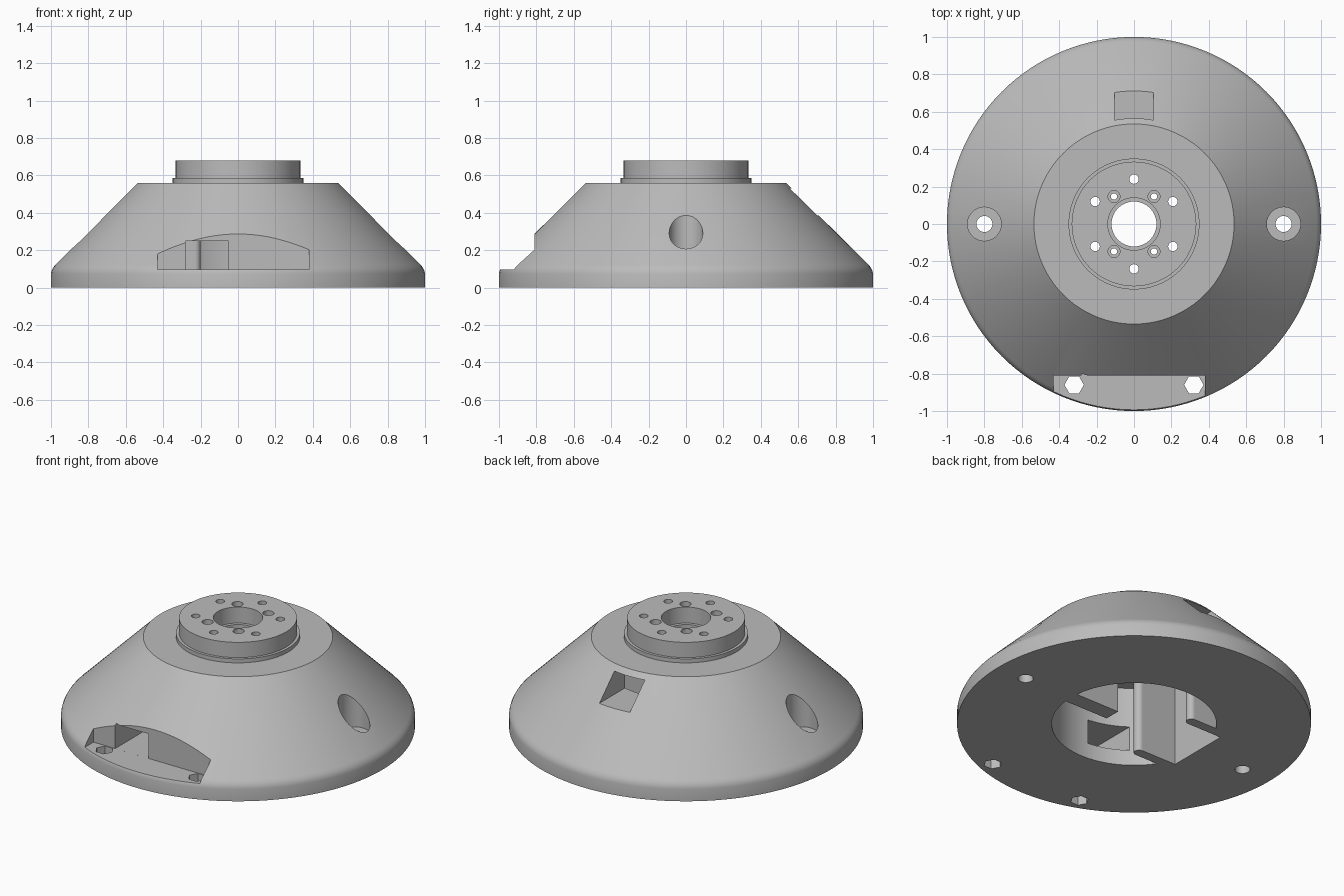
import bpy
import bmesh
from math import cos, sin, pi
from mathutils import Matrix, Vector

if "Cube" in bpy.data.objects:
    bpy.data.objects.remove(bpy.data.objects["Cube"], do_unlink=True)

grey = bpy.data.materials.new("light grey")
grey.use_nodes = True
COLOR = (0.5, 0.5, 0.5, 1)
grey.diffuse_color = COLOR
grey.node_tree.nodes["Principled BSDF"].inputs["Base Color"].default_value = COLOR


def finish(bm, name):
    bmesh.ops.recalc_face_normals(bm, faces=bm.faces)
    mesh = bpy.data.meshes.new(name)
    bm.to_mesh(mesh)
    bm.free()
    mesh.materials.append(grey)
    obj = bpy.data.objects.new(name, mesh)
    bpy.context.collection.objects.link(obj)
    return obj


def cylinder(name, x, y, r, z0, z1, sides=32):
    bm = bmesh.new()
    bmesh.ops.create_cone(bm, cap_ends=True, segments=sides, radius1=r, radius2=r, depth=z1 - z0,
                          matrix=Matrix.Translation((x, y, (z0 + z1) / 2)))
    return finish(bm, name)


def box(name, x0, x1, y0, y1, z0, z1):
    bm = bmesh.new()
    size = Matrix.Diagonal((x1 - x0, y1 - y0, z1 - z0, 1))
    centre = Matrix.Translation(((x0 + x1) / 2, (y0 + y1) / 2, (z0 + z1) / 2))
    bmesh.ops.create_cube(bm, size=1, matrix=centre @ size)
    return finish(bm, name)


def revolve(name, profile, steps=128):
    bm = bmesh.new()
    verts = [bm.verts.new((r, 0, z)) for r, z in profile]
    edges = [bm.edges.new(pair) for pair in zip(verts, verts[1:])]
    bmesh.ops.spin(bm, geom=verts + edges, cent=(0, 0, 0), axis=(0, 0, 1), angle=2 * pi,
                   steps=steps, use_merge=True)
    bmesh.ops.remove_doubles(bm, verts=bm.verts, dist=1e-5)
    # close the bottom and the top
    bmesh.ops.holes_fill(bm, edges=[e for e in bm.edges if e.is_boundary], sides=0)
    return finish(bm, name)


def combine(target, tool, operation="DIFFERENCE"):
    mod = target.modifiers.new(operation, "BOOLEAN")
    mod.operation = operation
    mod.solver = "EXACT"
    mod.object = tool
    bpy.context.view_layer.objects.active = target
    bpy.ops.object.modifier_apply(modifier=mod.name)
    bpy.data.objects.remove(tool, do_unlink=True)


# conical housing with rounded shoulder, seat ring and top hub
body = revolve("conical_base", [
    (1, 0), (1, 0.075), (0.996, 0.092), (0.988, 0.108), (0.976, 0.122), (0.535, 0.56),
    (0.35, 0.56), (0.35, 0.585), (0.333, 0.585), (0.333, 0.68)])

# hollow underside: round pocket, rectangular bay between two ribs, and a third rib
cavity = cylinder("cavity", 0, 0, 0.465, -0.1, 0.5, 96)
combine(cavity, box("rib_block", -0.6, -0.23, -0.26, 0.26, -0.2, 0.6))
for side in (-1, 1):
    combine(cavity, cylinder("rib_end", -0.23, side * 0.23, 0.03, -0.2, 0.6))
combine(cavity, box("bay", -0.47, -0.1, -0.199, 0.199, -0.09, 0.499), "UNION")
combine(cavity, box("rib", 0.16, 0.6, -0.05, 0.05, -0.2, 0.6))
combine(body, cavity)

# front connector recess with cable passage, and rear window
combine(body, box("front_recess", -0.43, 0.38, -1.2, -0.81, 0.097, 0.6))
combine(body, box("cable_passage", -0.28, -0.05, -0.95, -0.35, 0.0971, 0.25))
combine(body, box("rear_window", -0.105, 0.105, 0.35, 0.9, 0.385, 0.53))

# counterbored mounting holes at the sides, hexagonal ones at the front
for side in (-1, 1):
    combine(body, cylinder("side_bore", side * 0.8, 0, 0.09, 0.17, 0.7, 48))
    combine(body, cylinder("side_hole", side * 0.8, 0, 0.043, -0.1, 0.3))
    hexagon = cylinder("hex_hole", 0, 0, 0.052, -0.1, 0.3, 6)
    hexagon.data.transform(Matrix.Rotation(pi / 6, 4, "Z"))
    hexagon.data.transform(Matrix.Translation(Vector((side * 0.32, -0.86, 0))))
    combine(body, hexagon)

# stepped centre bore
combine(body, cylinder("centre_bore", 0, 0, 0.14, 0.58, 0.8, 64))
combine(body, cylinder("centre_hole", 0, 0, 0.12, 0.4, 0.7, 64))

# six plain holes on the hub
for i in range(6):
    a = pi / 2 + i * pi / 3
    combine(body, cylinder("hub_hole", 0.24 * cos(a), 0.24 * sin(a), 0.025, 0.4, 0.8, 24))

# four counterbored screw holes on the hub
for sx in (-1, 1):
    for sy in (-1, 1):
        x, y = sx * 0.107, sy * 0.147
        combine(body, cylinder("screw_bore", x, y, 0.032, 0.63, 0.8, 24))
        combine(body, cylinder("screw_hole", x, y, 0.017, 0.4, 0.7, 24))

body.select_set(True)
bpy.context.view_layer.objects.active = body
bpy.ops.object.shade_smooth_by_angle(angle=pi / 6)
